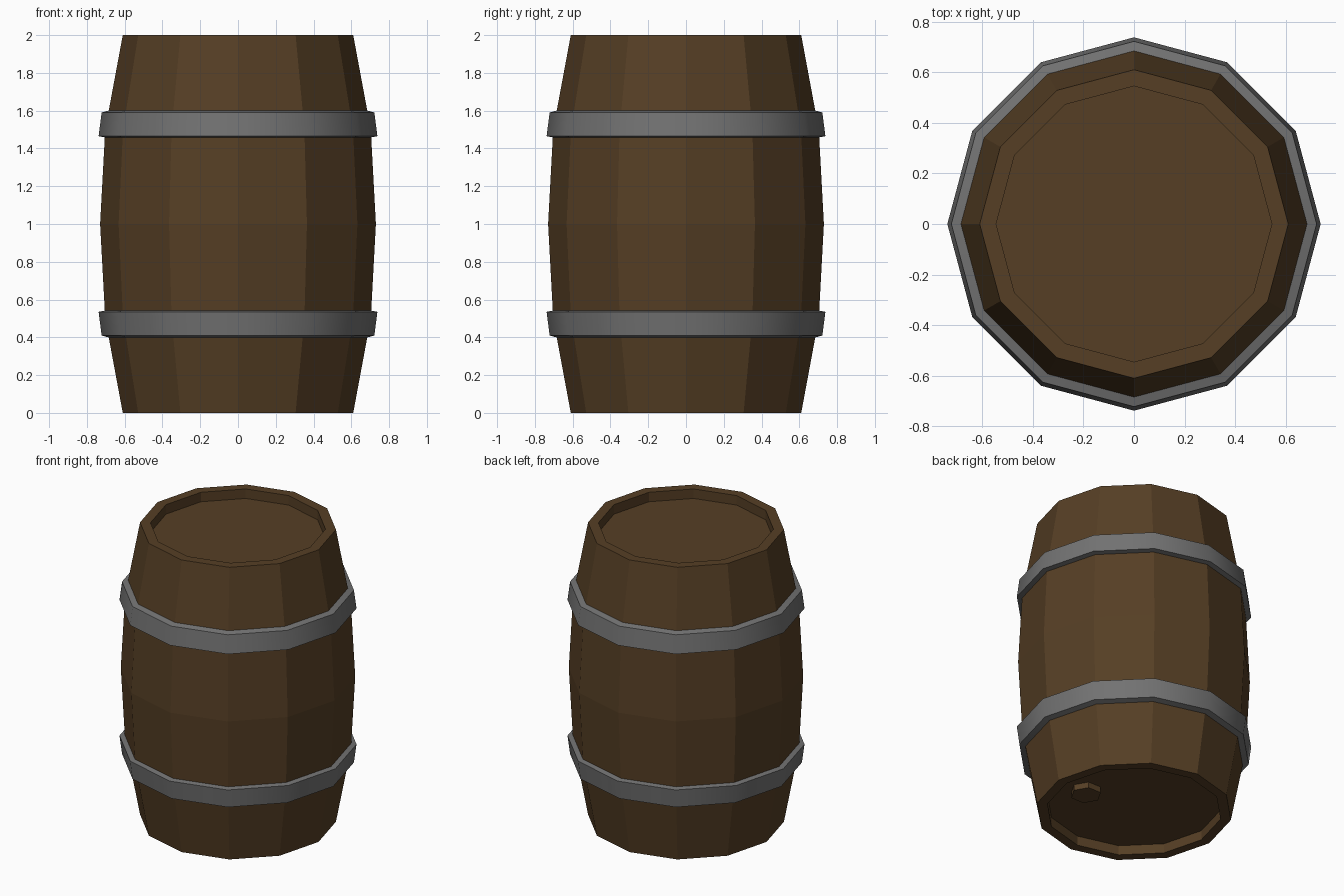
import bpy, bmesh, math

if "Cube" in bpy.data.objects:
    bpy.data.objects.remove(bpy.data.objects["Cube"])

SIDES = 12


def material(name, color):
    m = bpy.data.materials.new(name)
    m.diffuse_color = (*color, 1)
    m.use_nodes = True
    m.node_tree.nodes["Principled BSDF"].inputs["Base Color"].default_value = m.diffuse_color
    return m


wood = material("brown wood", (0.092, 0.049, 0.018))
iron = material("grey iron", (0.17, 0.17, 0.17))


def lathe(name, profile, mat, closed=False, sides=SIDES, loc=(0, 0, 0)):
    """Revolve (radius, z) points; an open profile gets flat end caps."""
    bm = bmesh.new()
    rings = []
    for r, z in profile:
        rings.append([bm.verts.new((r * math.cos(2 * math.pi * i / sides),
                                    r * math.sin(2 * math.pi * i / sides), z))
                      for i in range(sides)])
    pairs = list(zip(rings, rings[1:]))
    if closed:
        pairs.append((rings[-1], rings[0]))
    else:
        bm.faces.new(rings[0])
        bm.faces.new(rings[-1])
    for a, b in pairs:
        for i in range(sides):
            j = (i + 1) % sides
            bm.faces.new((a[i], a[j], b[j], b[i]))
    bmesh.ops.recalc_face_normals(bm, faces=bm.faces)
    me = bpy.data.meshes.new(name)
    bm.to_mesh(me)
    bm.free()
    me.materials.append(mat)
    ob = bpy.data.objects.new(name, me)
    ob.location = loc
    bpy.context.collection.objects.link(ob)
    return ob


# Barrel body with a recessed head at each end
half = [(0.545, 0.065), (0.545, 0), (0.61, 0), (0.703, 0.5)]
lathe("barrel_body",
      half + [(0.73, 1)] + [(r, 2 - z) for r, z in reversed(half)], wood)

# Hoops: conical bands following the bulge, mirrored about mid height
hoop = [(0.67, 0.395), (0.722, 0.41), (0.738, 0.535), (0.69, 0.545)]
for name, prof in (("lower_hoop", hoop),
                   ("upper_hoop", [(r, 2 - z) for r, z in hoop])):
    ob = lathe(name, prof, iron, closed=True)
    bpy.ops.object.select_all(action='DESELECT')
    ob.select_set(True)
    bpy.context.view_layer.objects.active = ob
    bpy.ops.object.shade_smooth_by_angle(angle=math.radians(35))

# Small plug on the underside head
lathe("bung_plug", [(0.097, 0.025), (0.097, 0.08)], wood,
      sides=6, loc=(0.33, -0.07, 0))
